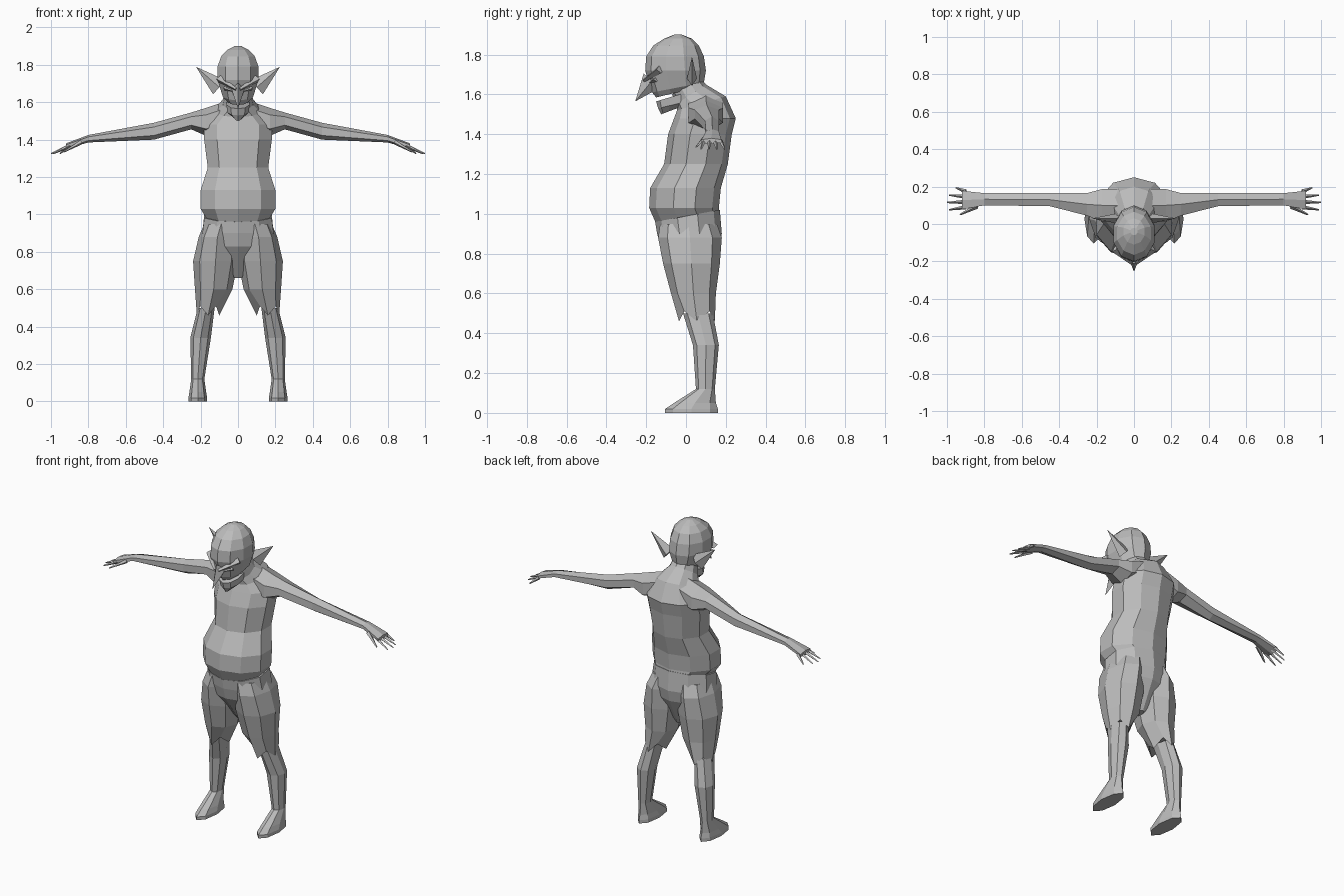
import bpy, bmesh
from math import sin, cos, tau
from mathutils import Vector, Matrix

cube = bpy.data.objects.get("Cube")
if cube:
    bpy.data.objects.remove(cube, do_unlink=True)

grey = bpy.data.materials.new("plain_grey")
grey.use_nodes = True
grey.diffuse_color = (.5, .5, .5, 1)
grey.node_tree.nodes["Principled BSDF"].inputs["Base Color"].default_value = grey.diffuse_color


def finish(name, bm, mirror):
    """Turn a bmesh into a flat shaded grey object, paired across x if asked."""
    bmesh.ops.recalc_face_normals(bm, faces=bm.faces)
    mesh = bpy.data.meshes.new(name)
    bm.to_mesh(mesh)
    bm.free()
    mesh.materials.append(grey)
    part = bpy.data.objects.new(name, mesh)
    bpy.context.collection.objects.link(part)
    if mirror:
        part.modifiers.new("mirror", 'MIRROR').use_mirror_merge = False


def level(z, half, front, back, x=0, tilt=0, jag=0, sides=10):
    """Horizontal oval section; tilt lifts its back, jag lifts every other point."""
    points = []
    for k in range(sides):
        angle = tau * k / sides
        depth = (1 - cos(angle)) / 2
        points.append((x + half * sin(angle),
                       front + (back - front) * depth,
                       z + tilt * depth + jag * (k % 2)))
    return points


def upright(x, front, back, bottom, top, sides=6):
    """Oval section facing sideways, for the arms."""
    middle_y, middle_z = (front + back) / 2, (bottom + top) / 2
    points = []
    for k in range(sides):
        angle = tau * k / sides
        points.append((x, middle_y + (back - middle_y) * sin(angle),
                       middle_z + (top - middle_z) * cos(angle)))
    return points


def tube(name, sections, mirror=False):
    """Join sections into a closed skin."""
    bm = bmesh.new()
    loops = [[bm.verts.new(point) for point in section] for section in sections]
    for lower, upper in zip(loops, loops[1:]):
        for k in range(len(lower)):
            bm.faces.new((lower[k - 1], lower[k], upper[k], upper[k - 1]))
    bm.faces.new(loops[0])
    bm.faces.new(loops[-1])
    finish(name, bm, mirror)


def spike(name, root, tip, wide, tall, blunt=0, mirror=True):
    """Four-sided taper from root to tip; blunt is the relative tip size."""
    root, tip = Vector(root), Vector(tip)
    along = tip - root
    turn = along.to_track_quat('Z', 'Y').to_matrix().to_4x4()
    place = Matrix.Translation((root + tip) / 2) @ turn
    bm = bmesh.new()
    bmesh.ops.create_cone(bm, cap_ends=True, segments=4, radius1=1, radius2=blunt,
                          depth=along.length,
                          matrix=place @ Matrix.Diagonal((wide, tall, 1, 1)))
    bmesh.ops.remove_doubles(bm, verts=bm.verts, dist=.0001)
    finish(name, bm, mirror)


# Torso with overhanging belly, hunched back and forward neck
tube("torso", [
    level(z=.95, half=.17, front=-.15, back=.17, tilt=.05),
    level(z=1.03, half=.21, front=-.185, back=.165),
    level(z=1.13, half=.21, front=-.18, back=.175),
    level(z=1.25, half=.17, front=-.11, back=.21),
    level(z=1.4, half=.19, front=-.09, back=.23),
    level(z=1.48, half=.19, front=-.06, back=.25),
    level(z=1.52, half=.13, front=-.045, back=.2, tilt=.07),
    level(z=1.55, half=.085, front=-.05, back=.1, tilt=.1),
    level(z=1.6, half=.07, front=-.07, back=.06, tilt=.1),
])

# Shorts: seat with a low crotch, and two ragged legs
tube("shorts_seat", [
    level(z=.66, half=.025, front=0, back=.08),
    level(z=.83, half=.19, front=-.125, back=.165),
    level(z=.9, half=.2, front=-.145, back=.18),
    level(z=.96, half=.19, front=-.155, back=.17, tilt=.06),
])
tube("shorts_legs", [
    level(x=.16, z=.46, half=.06, front=-.035, back=.145, jag=.05, sides=8),
    level(x=.13, z=.6, half=.1, front=-.075, back=.15, sides=8),
    level(x=.12, z=.75, half=.12, front=-.115, back=.17, sides=8),
    level(x=.11, z=.88, half=.1, front=-.14, back=.18, sides=8),
    level(x=.09, z=.95, half=.09, front=-.13, back=.155, sides=8),
], mirror=True)

# Lower legs running down into flat feet
tube("legs_and_feet", [
    level(x=.215, z=0, half=.05, front=-.105, back=.16, sides=8),
    level(x=.215, z=.02, half=.05, front=-.105, back=.16, sides=8),
    level(x=.215, z=.05, half=.045, front=-.06, back=.15, sides=8),
    level(x=.215, z=.12, half=.035, front=.05, back=.145, sides=8),
    level(x=.2, z=.34, half=.055, front=.035, back=.165, sides=8),
    level(x=.17, z=.5, half=.045, front=-.015, back=.135, sides=8),
], mirror=True)

# Arms thinning from the shoulder to drooping palms
tube("arms", [
    upright(x=.05, front=0, back=.2, bottom=1.46, top=1.61),
    upright(x=.17, front=0, back=.2, bottom=1.42, top=1.57),
    upright(x=.25, front=.035, back=.175, bottom=1.455, top=1.545),
    upright(x=.45, front=.09, back=.17, bottom=1.4, top=1.49),
    upright(x=.8, front=.095, back=.17, bottom=1.385, top=1.425),
    upright(x=.92, front=.07, back=.185, bottom=1.35, top=1.38),
], mirror=True)

# Fingers fan out from the palm, the second one longest
spike("thumbs", (.84, .095, 1.385), (.93, .05, 1.335), wide=.014, tall=.012, blunt=.3)
for finger in range(4):
    root_y = .09 + .028 * finger
    reach = 1 - .012 * (finger - 1) ** 2
    spike(f"fingers_{finger + 1}", (.9, root_y, 1.367),
          (reach, root_y * 1.4 - .05, 1.325), wide=.012, tall=.011, blunt=.3)

# Skull and face
tube("head", [
    level(z=1.585, half=.06, front=-.15, back=.06, tilt=.05),
    level(z=1.61, half=.085, front=-.17, back=.09, tilt=.05),
    level(z=1.72, half=.115, front=-.205, back=.1),
    level(z=1.79, half=.115, front=-.2, back=.09),
    level(z=1.845, half=.095, front=-.165, back=.065),
    level(z=1.88, half=.06, front=-.11, back=.03),
    level(z=1.9, half=.02, front=-.06, back=-.02),
])

# Jaw below the open mouth
tube("jaw", [
    level(z=1.5, half=.02, front=-.125, back=-.02, tilt=.04),
    level(z=1.53, half=.06, front=-.14, back=.03, tilt=.04),
    level(z=1.565, half=.065, front=-.15, back=.05, tilt=.06),
])

# Pointed nose, slanted brows, narrow eyes and swept ears
spike("nose", (0, -.17, 1.67), (0, -.255, 1.565), wide=.035, tall=.055, mirror=False)
spike("brows", (.1, -.13, 1.725), (.01, -.21, 1.67), wide=.025, tall=.02, blunt=.4)
spike("eyes", (.07, -.15, 1.675), (.015, -.19, 1.655), wide=.015, tall=.012)
spike("ears", (.1, .03, 1.68), (.225, .03, 1.79), wide=.025, tall=.05)
